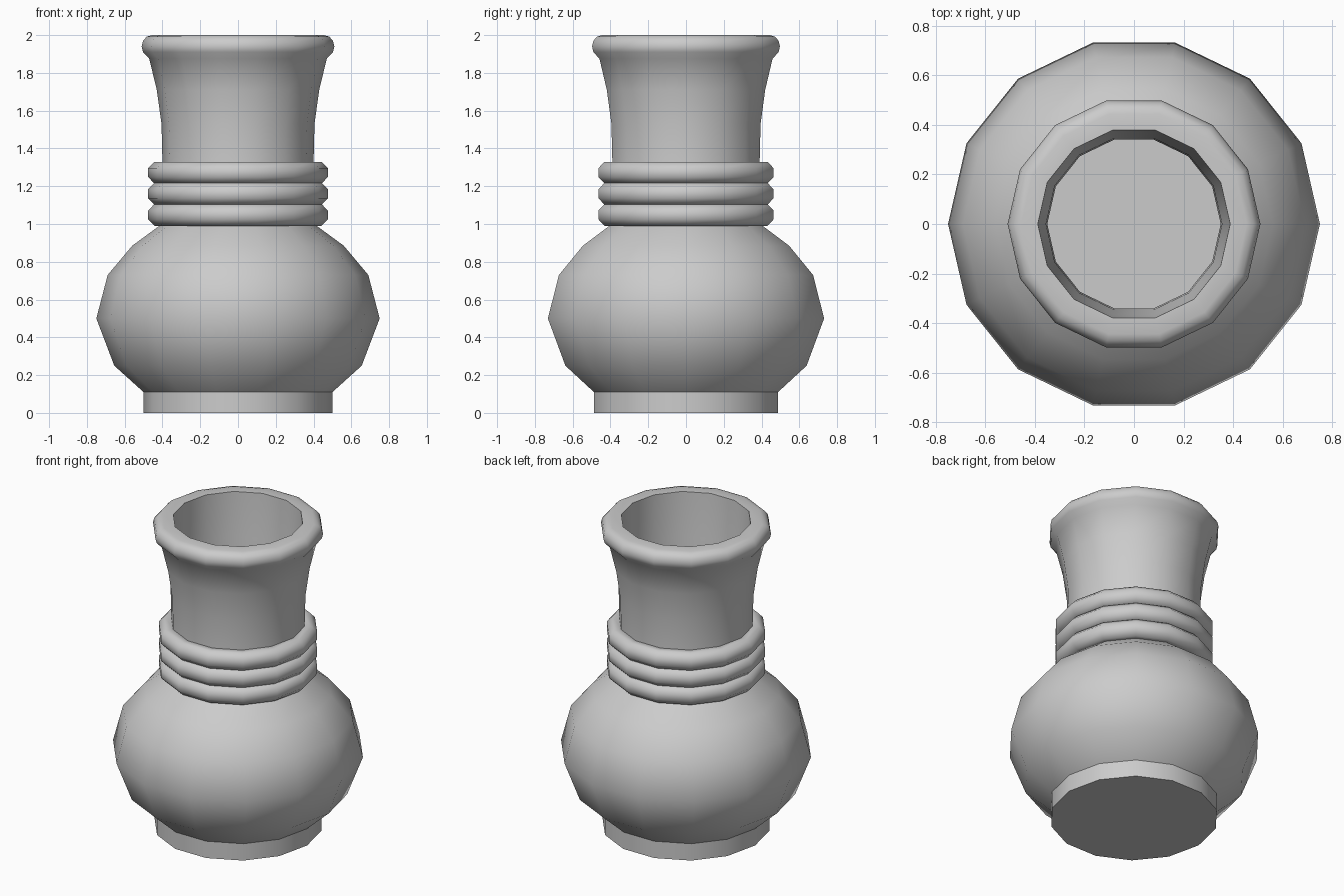
import bpy, bmesh
from math import pi, sin, cos, radians

if "Cube" in bpy.data.objects:
    bpy.data.objects.remove(bpy.data.objects["Cube"])

SIDES = 14


def lathe(name, profile, closed=False, angle=40):
    """Revolve (radius, z) points around z; open profiles get capped ends."""
    bm = bmesh.new()
    rings = [[bm.verts.new((r * cos(2 * pi * i / SIDES), r * sin(2 * pi * i / SIDES), z))
              for i in range(SIDES)] for r, z in profile]
    pairs = list(zip(rings, rings[1:]))
    if closed:
        pairs.append((rings[-1], rings[0]))
    for a, b in pairs:
        for i in range(SIDES):
            j = (i + 1) % SIDES
            bm.faces.new((a[i], a[j], b[j], b[i]))
    if not closed:
        bm.faces.new(rings[0][::-1])
        bm.faces.new(rings[-1])
    bmesh.ops.recalc_face_normals(bm, faces=bm.faces)
    mesh = bpy.data.meshes.new(name)
    bm.to_mesh(mesh)
    bm.free()
    obj = bpy.data.objects.new(name, mesh)
    bpy.context.collection.objects.link(obj)
    bpy.ops.object.select_all(action='DESELECT')
    obj.select_set(True)
    bpy.context.view_layer.objects.active = obj
    bpy.ops.object.shade_smooth_by_angle(angle=radians(angle))
    return obj


# Hollow body: foot, belly, flared neck, rolled lip, then back down the inside
outside = [(0.50, 0), (0.50, 0.11), (0.655, 0.25), (0.75, 0.50), (0.69, 0.73),
           (0.56, 0.885), (0.41, 0.995), (0.40, 1.33), (0.405, 1.53),
           (0.43, 1.71), (0.47, 1.875)]
lip = [(0.503, 1.91), (0.51, 1.94), (0.503, 1.97), (0.483, 1.992), (0.455, 2.0), (0.388, 2.0)]
inside = [(0.375, 1.71), (0.355, 1.53), (0.35, 1.33), (0.35, 0.99), (0.51, 0.85),
          (0.64, 0.71), (0.70, 0.50), (0.61, 0.27), (0.46, 0.13)]
lathe("vase_body", outside + lip + inside)

# Three stacked collar rings round the base of the neck
for n in range(3):
    z0 = 1.048 + 0.112 * n
    section = [(0.42 + 0.06 * cos(pi / 8 + k * pi / 4), z0 + 0.062 * sin(pi / 8 + k * pi / 4))
               for k in range(8)]
    lathe(f"collar_ring_{n + 1}", section, closed=True, angle=60)
